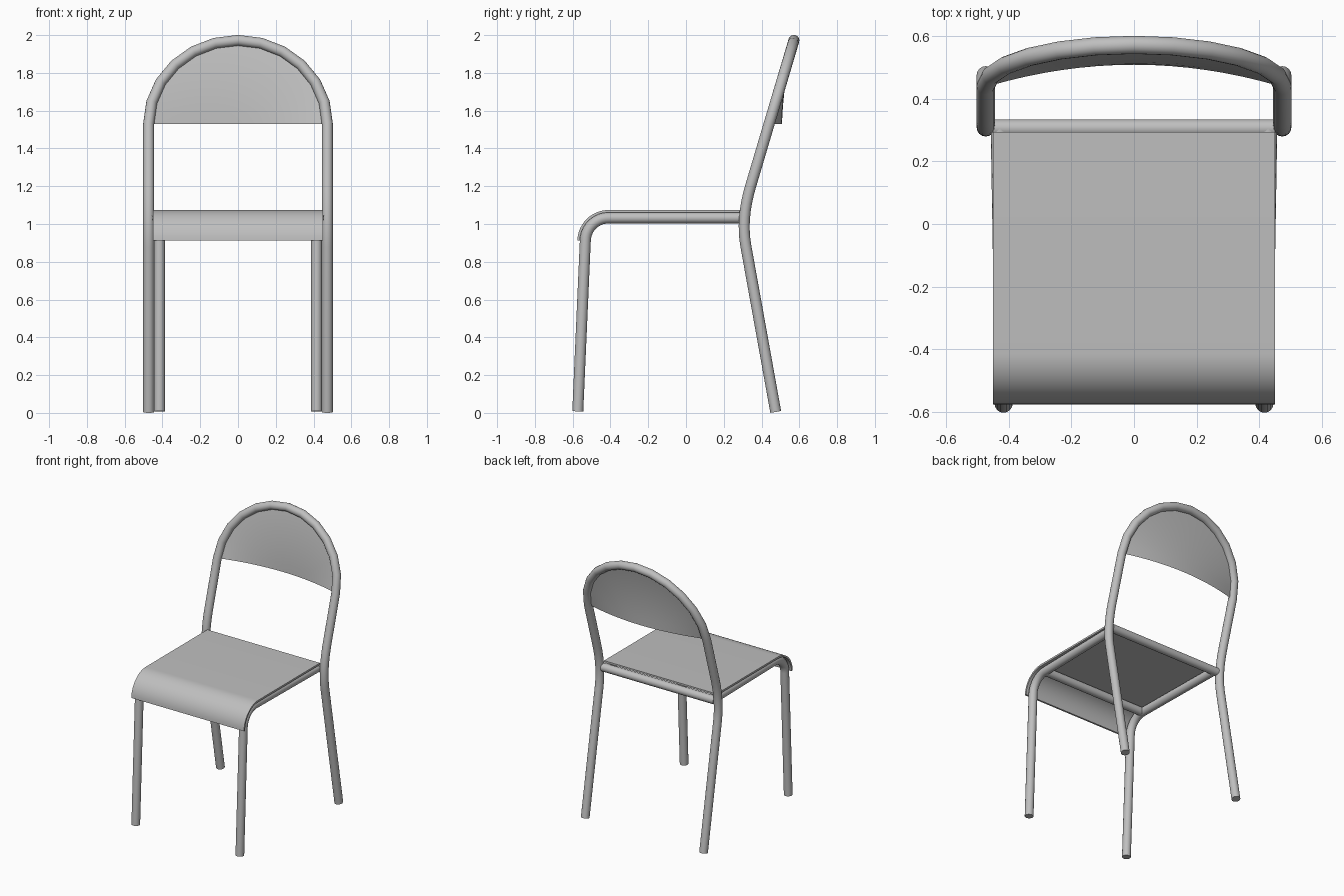
import bpy, bmesh, math
from math import sin, cos, radians

if "Cube" in bpy.data.objects:
    bpy.data.objects.remove(bpy.data.objects["Cube"])

R = 0.029                       # tube radius
RAIL_Z = 1.032                  # seat frame height
BEND_Y, BEND_Z = -0.41, 0.909   # centre of the front bend
HALF_W, ARCH_Z, ARCH_H = 0.473, 1.53, 0.442

grey = bpy.data.materials.new("grey")
grey.diffuse_color = (0.52, 0.52, 0.52, 1)
grey.use_nodes = True
grey.node_tree.nodes["Principled BSDF"].inputs["Base Color"].default_value = grey.diffuse_color


def finish(ob):
    ob.data.materials.clear()
    ob.data.materials.append(grey)
    bpy.ops.object.select_all(action='DESELECT')
    ob.select_set(True)
    bpy.context.view_layer.objects.active = ob
    bpy.ops.object.shade_smooth_by_angle(angle=radians(35))


def tube(name, pts):
    cu = bpy.data.curves.new(name, 'CURVE')
    cu.dimensions = '3D'
    cu.bevel_depth = R
    cu.bevel_resolution = 6
    cu.use_fill_caps = True
    sp = cu.splines.new('POLY')
    sp.points.add(len(pts) - 1)
    for p, co in zip(sp.points, pts):
        p.co = (*co, 1)
    ob = bpy.data.objects.new(name, cu)
    bpy.context.collection.objects.link(ob)
    bpy.ops.object.select_all(action='DESELECT')
    ob.select_set(True)
    bpy.context.view_layer.objects.active = ob
    bpy.ops.object.convert(target='MESH')
    finish(bpy.context.view_layer.objects.active)


def mesh_object(name, bm):
    bmesh.ops.recalc_face_normals(bm, faces=bm.faces)
    me = bpy.data.meshes.new(name)
    bm.to_mesh(me)
    bm.free()
    ob = bpy.data.objects.new(name, me)
    bpy.context.collection.objects.link(ob)
    finish(ob)


def lean(z):
    """Depth of the leaning upper back frame at height z."""
    return 0.345 + 0.297 * (z - 1.21)


# Back frame: rear legs, soft knee at seat level, arch over the top
a, b, c = (0.475, 0.005), (0.29, 1.025), (lean(1.2), 1.2)
s = (a[0] - 0.18 * 0.875, 0.88)
side = [a]
for i in range(9):
    t = i / 8
    side.append(tuple((1 - t) ** 2 * s[k] + 2 * t * (1 - t) * b[k] + t * t * c[k] for k in (0, 1)))
left = [(-HALF_W, y, z) for y, z in side]
arch = []
for i in range(13):
    t = math.pi * i / 12
    z = ARCH_Z + ARCH_H * sin(t)
    arch.append((-HALF_W * cos(t), lean(z), z))
tube("back_frame", left + arch + [(-x, y, z) for x, y, z in reversed(left)])

# Front legs bending into the side rails
for sx, name in ((-1, "left"), (1, "right")):
    pts = [(sx * 0.416, -0.573, 0.008)]
    r = RAIL_Z - BEND_Z
    for i in range(11):
        t = radians(177.5 - 87.5 * i / 10)
        pts.append((sx * 0.416, BEND_Y + r * cos(t), BEND_Z + r * sin(t)))
    pts.append((sx * 0.428, 0.305, RAIL_Z))
    tube(name + "_front_leg_and_rail", pts)

# Cross bars under the seat
tube("rear_cross_bar", [(-0.45, 0.305, RAIL_Z), (0.45, 0.305, RAIL_Z)])
tube("front_cross_bar", [(-0.416, BEND_Y, RAIL_Z), (0.416, BEND_Y, RAIL_Z)])

# Seat sheet with rolled front edge
outer, inner = [(0.293, 1.074)], [(0.293, 1.061)]
for i in range(15):
    t = radians(90 + 89 * i / 14)
    for prof, r in ((outer, 1.074 - BEND_Z), (inner, 1.061 - BEND_Z)):
        prof.append((BEND_Y + r * cos(t), BEND_Z + r * sin(t)))
bm = bmesh.new()
rows = [[bm.verts.new((x, y, z)) for y, z in outer + inner[::-1]] for x in (-0.45, 0.45)]
n = len(rows[0])
for i in range(n):
    j = (i + 1) % n
    bm.faces.new((rows[0][i], rows[0][j], rows[1][j], rows[1][i]))
for row in rows:
    for i in range(n // 2 - 1):
        bm.faces.new((row[i], row[i + 1], row[n - 2 - i], row[n - 1 - i]))
mesh_object("seat", bm)

# Backrest sheet, bowed backwards inside the arch
bm = bmesh.new()
COLS, ROWS = 16, 12
grid = []
for k in range(ROWS + 1):
    t = math.pi / 2 * k / ROWS
    h = sin(t)
    z = ARCH_Z + ARCH_H * h
    mid = 0.508 + 0.015 * h + 0.048 * h * h
    row = []
    for i in range(COLS + 1):
        u = 2 * i / COLS - 1
        row.append(bm.verts.new((u * (HALF_W - 0.01) * cos(t), mid - (mid - lean(z)) * u * u, z)))
    grid.append(row)
for k in range(ROWS):
    for i in range(COLS):
        bm.faces.new((grid[k][i], grid[k][i + 1], grid[k + 1][i + 1], grid[k + 1][i]))
bmesh.ops.remove_doubles(bm, verts=bm.verts, dist=0.0005)
mesh_object("backrest", bm)
